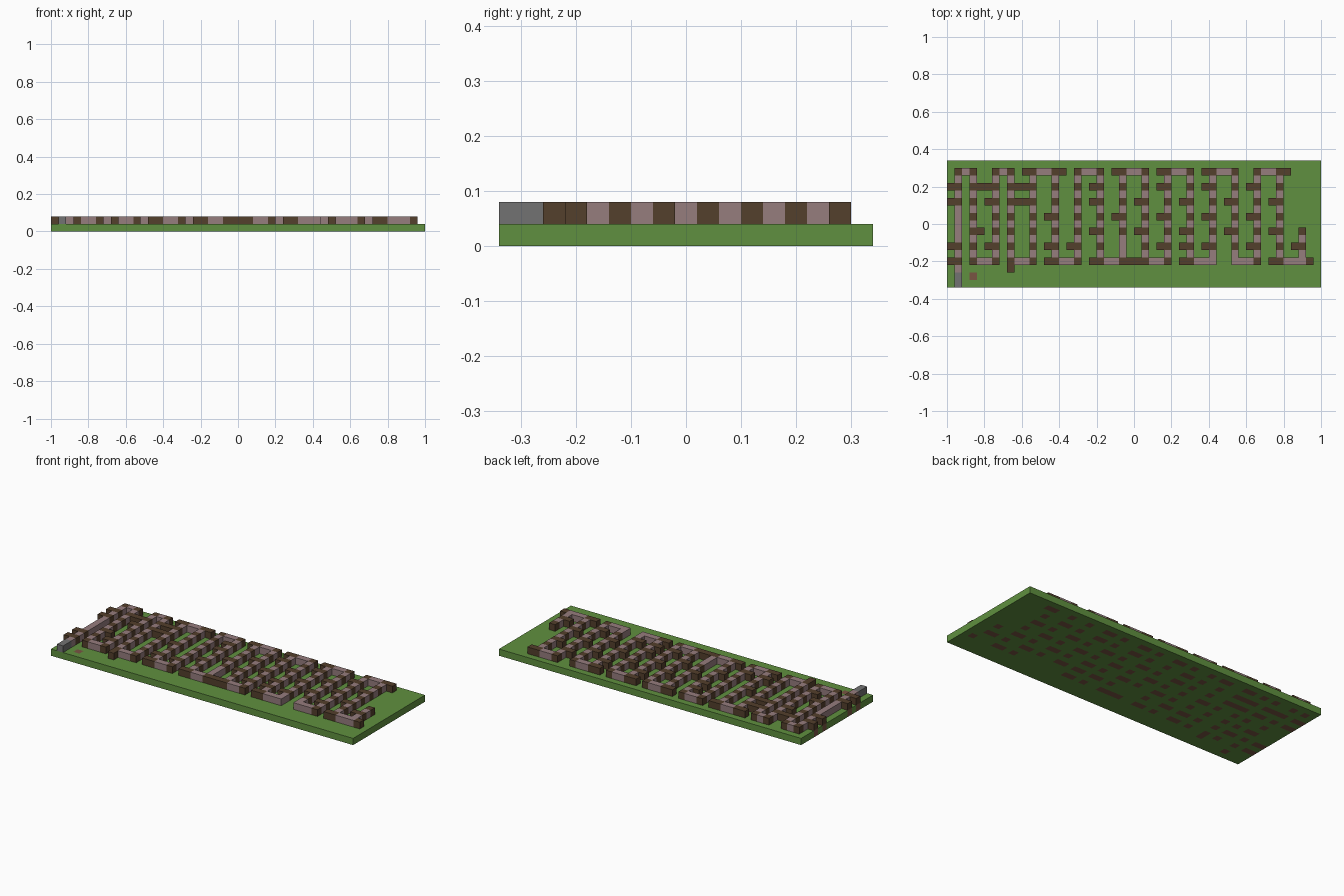
import bpy
import bmesh

cube = bpy.data.objects.get("Cube")
if cube:
    bpy.data.objects.remove(cube, do_unlink=True)

CELL = 0.04
COLS, ROWS = 50, 17


def material(name, rgb):
    m = bpy.data.materials.new(name)
    m.use_nodes = True
    m.diffuse_color = (*rgb, 1)
    m.node_tree.nodes["Principled BSDF"].inputs["Base Color"].default_value = (*rgb, 1)
    return m


def layer(name, cells, z, mat):
    """One slab of square cells, raised by one cell height."""
    bm = bmesh.new()
    for i, j in sorted(cells):
        x, y = i * CELL - COLS * CELL / 2, j * CELL - ROWS * CELL / 2
        corners = ((x, y), (x + CELL, y), (x + CELL, y + CELL), (x, y + CELL))
        bm.faces.new([bm.verts.new((a, b, z)) for a, b in corners])
    bmesh.ops.remove_doubles(bm, verts=bm.verts, dist=CELL / 10)
    out = bmesh.ops.extrude_face_region(bm, geom=bm.faces[:], use_keep_orig=True)
    top = [v for v in out["geom"] if isinstance(v, bmesh.types.BMVert)]
    bmesh.ops.translate(bm, verts=top, vec=(0, 0, CELL))
    bmesh.ops.recalc_face_normals(bm, faces=bm.faces[:])
    mesh = bpy.data.meshes.new(name)
    bm.to_mesh(mesh)
    bm.free()
    mesh.materials.append(mat)
    ob = bpy.data.objects.new(name, mesh)
    bpy.context.collection.objects.link(ob)


def run(row, first, last):
    return {(i, row) for i in range(first, last + 1)}


# Winding track: vertical lanes joined alternately at the back and front
lanes = [1, 3, 6, 8] + list(range(11, 48, 3))
FRONT, BACK = 3, 15
track = set()
for n, lane in enumerate(lanes):
    end = 7 if n == len(lanes) - 1 else BACK
    track |= {(lane, j) for j in range(FRONT, end + 1)}
    if n + 1 < len(lanes):
        track |= run(BACK if n % 2 == 0 else FRONT, lane, lanes[n + 1])
start = {(1, 0), (1, 1)}
track.add((1, 2))

# Dark blocks on every second cell of the lanes
blocks = {(c, j) for c in lanes for j in range(FRONT, BACK + 1, 2) if (c, j) in track}
blocks -= {(1, 9), (1, 7), (23, 5), (35, 3), (38, 3), (47, 3)}

# Side stubs, one cell to the left of a lane
stubs = {
    1: (13, 11, 5, 3), 14: (9, 5), 17: (5,), 20: (13, 11, 7, 3),
    23: (15, 9, 5), 26: (11, 7, 3), 29: (15, 13, 9, 5), 32: (11, 7, 5, 3),
    35: (15, 13, 9, 5), 38: (11, 7), 41: (13, 9, 5), 44: (11, 7, 3),
    47: (5,), 11: (15,),
}
for lane, rows in stubs.items():
    blocks |= {(lane - 1, j) for j in rows}
blocks -= {(22, 5)}

# Wide bars near the start, and loose end blocks
for row, first, last in ((13, 3, 6), (13, 8, 11), (11, 8, 11), (11, 5, 6),
                         (7, 3, 4), (5, 5, 6), (3, 23, 26)):
    blocks |= run(row, first, last)
blocks |= {(15, BACK), (45, BACK), (48, FRONT), (13, FRONT), (8, 2)}

dirt = blocks | {(3, 1)}
ground = {(i, j) for i in range(COLS) for j in range(ROWS)} - dirt

layer("ground", ground, 0, material("grass green", (0.117, 0.28, 0.05)))
layer("dirt_patches", dirt, 0, material("reddish dirt", (0.19, 0.09, 0.055)))
layer("stone_track", track - blocks, CELL, material("mauve stone", (0.305, 0.205, 0.208)))
layer("dark_blocks", blocks, CELL, material("dark brown", (0.088, 0.05, 0.025)))
layer("start_block", start, CELL, material("grey", (0.17, 0.17, 0.17)))
